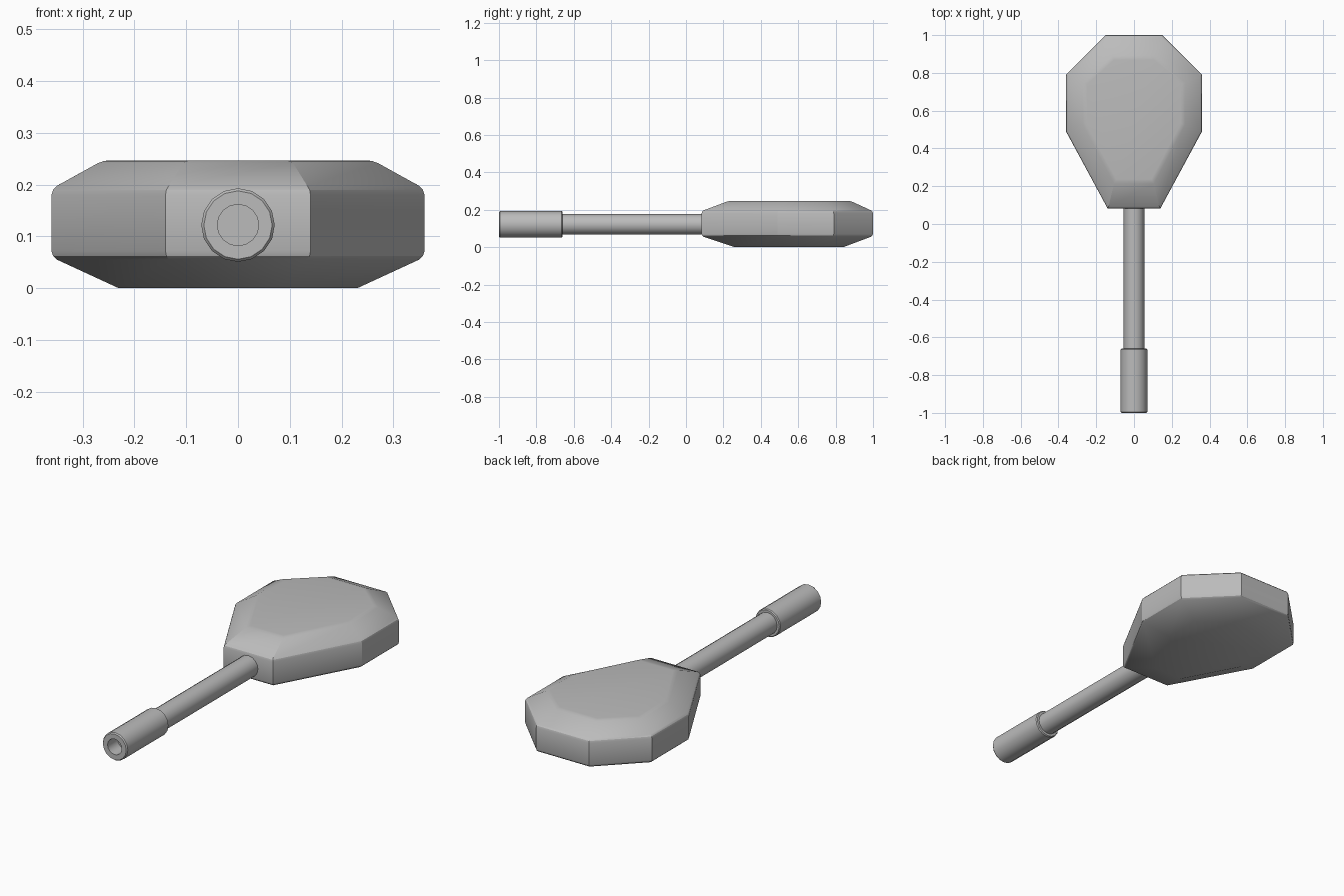
import bpy, bmesh, math
from mathutils import Matrix

cube = bpy.data.objects.get("Cube")
if cube:
    bpy.data.objects.remove(cube, do_unlink=True)

# Single grey colour
grey = bpy.data.materials.new("plain_grey")
grey.use_nodes = True
GREY = (0.5, 0.5, 0.5, 1)
grey.diffuse_color = GREY
grey.node_tree.nodes["Principled BSDF"].inputs["Base Color"].default_value = GREY

AXIS_Z = 0.122


def finish(bm, name, angle):
    bmesh.ops.recalc_face_normals(bm, faces=bm.faces)
    mesh = bpy.data.meshes.new(name)
    bm.to_mesh(mesh)
    bm.free()
    obj = bpy.data.objects.new(name, mesh)
    mesh.materials.append(grey)
    bpy.context.collection.objects.link(obj)
    bpy.ops.object.select_all(action="DESELECT")
    obj.select_set(True)
    bpy.context.view_layer.objects.active = obj
    bpy.ops.object.shade_smooth_by_angle(angle=math.radians(angle))
    return obj


def loft(bm, rings):
    """Skin a list of closed point rings and cap both ends."""
    loops = [[bm.verts.new(p) for p in ring] for ring in rings]
    for a, b in zip(loops, loops[1:]):
        for i in range(len(a)):
            j = (i + 1) % len(a)
            bm.faces.new((a[i], a[j], b[j], b[i]))
    bm.faces.new(loops[0])
    bm.faces.new(loops[-1])


def turned(name, profile, sides=16):
    """Round part along y from (y, radius) pairs."""
    bm = bmesh.new()
    loft(bm, [[(r * math.cos(2 * math.pi * i / sides), y,
                AXIS_Z + r * math.sin(2 * math.pi * i / sides))
               for i in range(sides)] for y, r in profile])
    return finish(bm, name, 30)


def outline(half, z):
    """Mirror the right-hand outline into a closed ring."""
    return [(x, y, z) for x, y in half] + [(-x, y, z) for x, y in reversed(half)]


# Head: eight-sided block with chamfered top and bottom
wide = [(0.14, 0.083), (0.36, 0.49), (0.36, 0.79), (0.15, 1.0)]
top = [(0.1, 0.225), (0.26, 0.53), (0.26, 0.745), (0.11, 0.88)]
base = [(0.08, 0.26), (0.23, 0.54), (0.23, 0.735), (0.1, 0.84)]
bm = bmesh.new()
loft(bm, [outline(base, 0), outline(wide, 0.06),
          outline(wide, 0.192), outline(top, 0.247)])
rims = [e for e in bm.edges
        if abs(e.verts[0].co.z - e.verts[1].co.z) < 1e-4 and e.verts[0].co.z > 0.03]
bmesh.ops.bevel(bm, geom=rims, offset=0.012, segments=2, profile=0.5, affect="EDGES")
finish(bm, "head", 25)

# Shaft running into the head
turned("shaft", [(-0.7, 0.055), (0.15, 0.055)])

# Grip sleeve with a hollow end
turned("grip", [(-0.66, 0.055), (-0.66, 0.067), (-0.665, 0.071), (-0.994, 0.071),
                (-1.0, 0.066), (-1.0, 0.04), (-0.92, 0.04)])
